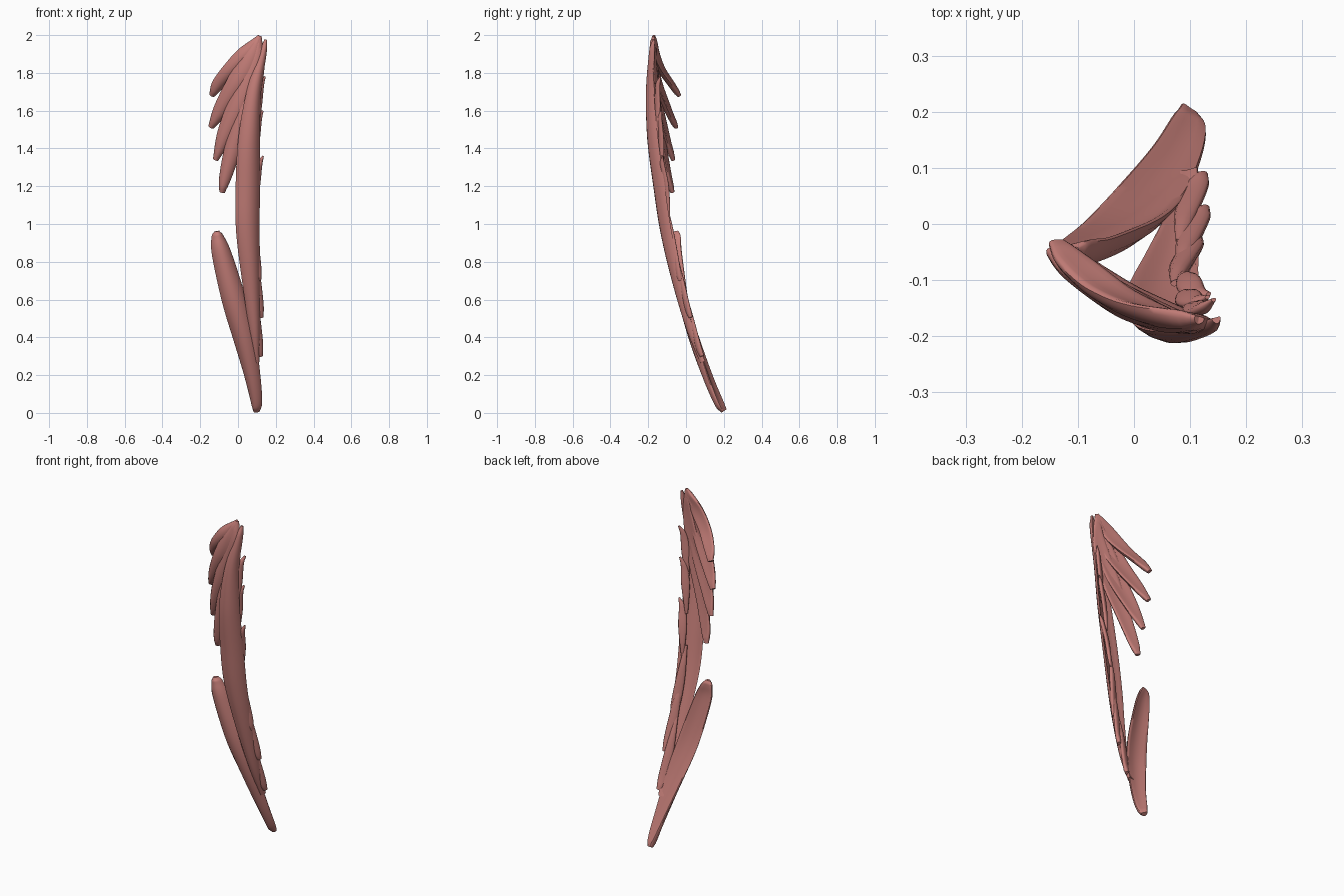
import bpy
import bmesh
from math import cos, sin, pi, radians
from mathutils import Vector

cube = bpy.data.objects.get("Cube")
if cube:
    bpy.data.objects.remove(cube, do_unlink=True)

skin = bpy.data.materials.new("dusty_rose")
skin.use_nodes = True
colour = (0.56, 0.21, 0.19, 1)
skin.diffuse_color = colour
skin.node_tree.nodes["Principled BSDF"].inputs["Base Color"].default_value = colour

SIDES = 16
STEPS = 7


def spline(points):
    """Smooth samples through (x, y, z, half width) points."""
    p = [Vector(q) for q in points]
    p = [2 * p[0] - p[1]] + p + [2 * p[-1] - p[-2]]
    out = []
    for a, b, c, d in zip(p, p[1:], p[2:], p[3:]):
        for i in range(STEPS):
            t = i / STEPS
            out.append(0.5 * (2 * b + (c - a) * t + (2 * a - 5 * b + 4 * c - d) * t ** 2
                              + (3 * b - a - 3 * c + d) * t ** 3))
    return out + [p[-2]]


def feather(name, points, angle, thick, bow, twist=0):
    """Loft a flattened, bowed section along a path; angle turns its width about z."""
    path = spline(points)
    bm = bmesh.new()
    rings = []
    for i, q in enumerate(path):
        turn = radians(angle + twist * (i / (len(path) - 1)) ** 2)
        flat = Vector((cos(turn), sin(turn), 0))
        ahead, behind = path[min(i + 1, len(path) - 1)], path[max(i - 1, 0)]
        tangent = (ahead - behind).to_3d().normalized()
        across = (flat - tangent * flat.dot(tangent)).normalized()
        normal = across.cross(tangent)
        if normal.y > 0:
            normal.negate()
        width = max(q[3], 0.004)
        depth = min(thick, width * 0.7)
        ring = []
        for k in range(SIDES):
            a = 2 * pi * k / SIDES
            u = cos(a)
            lift = depth * sin(a) + bow * min(1, width / 0.06) * (0.5 - u * u)
            ring.append(bm.verts.new(q.to_3d() + across * width * u + normal * lift))
        rings.append(ring)
    for r, s in zip(rings, rings[1:]):
        for k in range(SIDES):
            n = (k + 1) % SIDES
            bm.faces.new((r[k], r[n], s[n], s[k]))
    bm.faces.new(rings[0])
    bm.faces.new(rings[-1])
    bmesh.ops.recalc_face_normals(bm, faces=bm.faces)
    mesh = bpy.data.meshes.new(name)
    bm.to_mesh(mesh)
    bm.free()
    mesh.materials.append(skin)
    obj = bpy.data.objects.new(name, mesh)
    bpy.context.collection.objects.link(obj)
    bpy.ops.object.select_all(action="DESELECT")
    obj.select_set(True)
    bpy.context.view_layer.objects.active = obj
    bpy.ops.object.shade_smooth_by_angle(angle=radians(50))


# Long central blade
feather("main_blade", [
    (0.147, -0.17, 1.975, 0.008), (0.132, -0.18, 1.9, 0.021), (0.087, -0.19, 1.7, 0.04),
    (0.063, -0.178, 1.45, 0.06), (0.056, -0.145, 1.2, 0.067), (0.056, -0.11, 0.97, 0.065),
    (0.073, -0.05, 0.7, 0.05), (0.09, 0.02, 0.45, 0.032), (0.098, 0.09, 0.27, 0.018)],
    16, 0.012, 0.03)

# Lower blade, rounded at both ends and twisted toward its foot
feather("lower_blade", [
    (-0.112, -0.05, 0.962, 0.014), (-0.107, -0.047, 0.93, 0.034), (-0.085, -0.043, 0.84, 0.052),
    (-0.022, -0.007, 0.6, 0.064), (0.03, 0.046, 0.4, 0.06), (0.072, 0.114, 0.2, 0.045),
    (0.095, 0.172, 0.06, 0.033), (0.096, 0.201, 0.01, 0.018)],
    12, 0.019, 0.028, -55)

# Fan of overlapping feathers spreading from the crown
crown = (0.115, -0.17, 1.995, 0.01)
fan = [
    [(0.04, -0.16, 1.9, 0.045), (-0.04, -0.125, 1.815, 0.042),
     (-0.106, -0.072, 1.737, 0.034), (-0.138, -0.035, 1.682, 0.016)],
    [(0.065, -0.17, 1.88, 0.055), (0.0, -0.15, 1.75, 0.06),
     (-0.09, -0.093, 1.605, 0.042), (-0.143, -0.05, 1.513, 0.016)],
    [(0.085, -0.172, 1.85, 0.05), (0.012, -0.15, 1.65, 0.062),
     (-0.067, -0.107, 1.475, 0.046), (-0.119, -0.066, 1.34, 0.015)],
    [(0.1, -0.172, 1.83, 0.04), (0.037, -0.152, 1.6, 0.058),
     (-0.03, -0.118, 1.39, 0.046), (-0.07, -0.088, 1.24, 0.032), (-0.085, -0.07, 1.168, 0.015)],
]
for i, path in enumerate(fan):
    feather(f"crown_feather_{i + 1}", [crown] + path, -12, 0.016, 0.018)

# Short tips rising from the side edge of the main blade: tip and inward drift in y
rising = [(0.142, -0.135, 1.78, -0.015), (0.131, -0.13, 1.6, 0.005), (0.133, -0.125, 1.36, 0.035)]
for i, (x, y, z, drift) in enumerate(rising):
    feather(f"rising_tip_{i + 1}", [
        (x, y, z, 0.005), (x - 0.02, y + drift * 0.3 - 0.01, z - 0.05, 0.017),
        (x - 0.036, y + drift * 0.7 - 0.005, z - 0.16, 0.023), (x - 0.047, y + drift, z - 0.32, 0.008)],
        30, 0.011, 0.006)

# Overlapping tips hanging along the lower side edge
hanging = [(0.113, -0.03, 0.7, 0.075), (0.125, 0.025, 0.505, 0.1), (0.122, 0.085, 0.3, 0.115)]
for i, (x, y, z, drift) in enumerate(hanging):
    feather(f"hanging_tip_{i + 1}", [
        (x - 0.04, y - drift, z + 0.4, 0.008), (x - 0.028, y - drift * 0.57, z + 0.22, 0.024),
        (x - 0.013, y - drift * 0.22, z + 0.07, 0.026), (x - 0.003, y, z, 0.014)],
        25, 0.013, 0.006)
